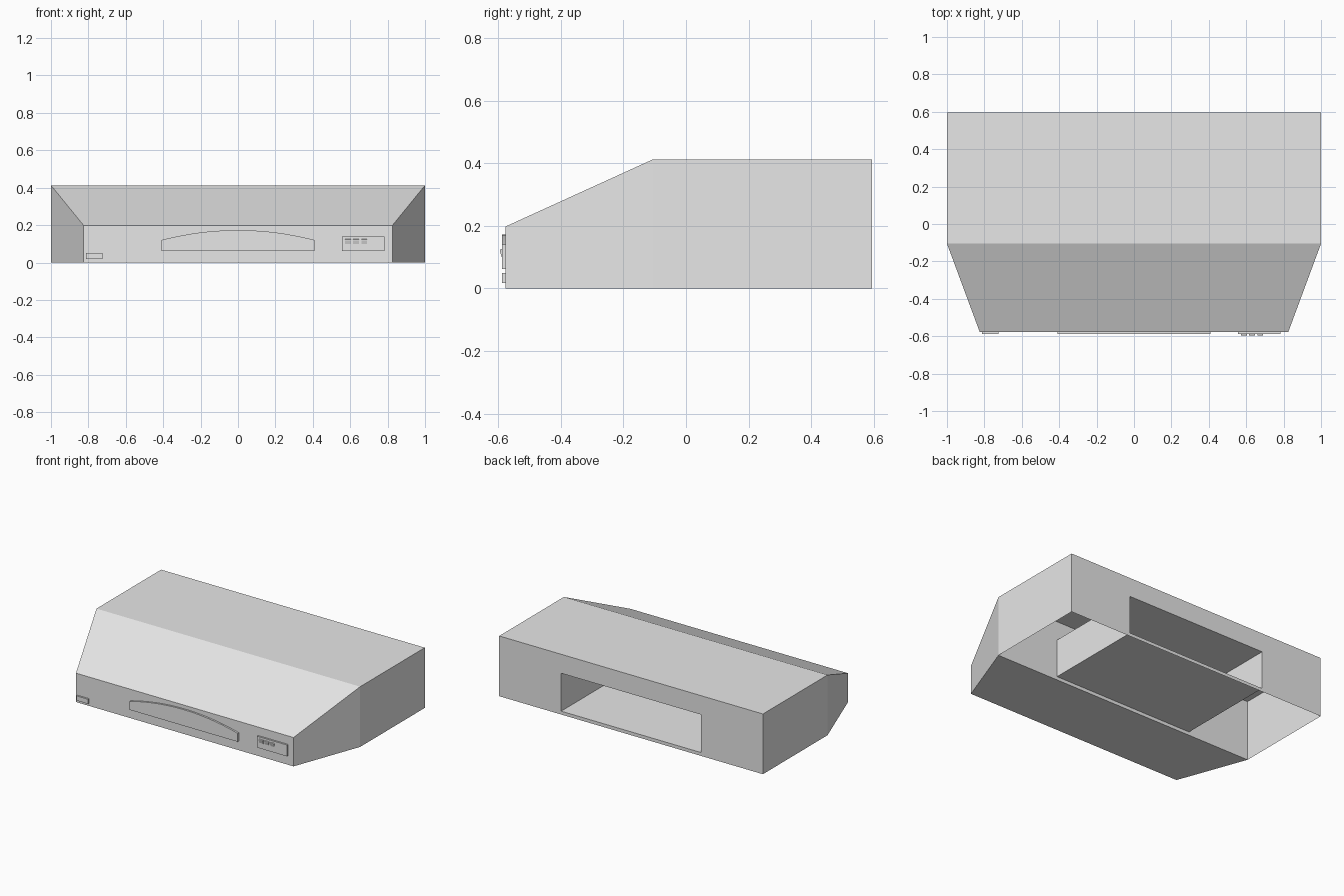
import bpy, bmesh, math

cube = bpy.data.objects.get("Cube")
if cube:
    bpy.data.objects.remove(cube, do_unlink=True)

# Single painted-metal colour
GREY = (0.8, 0.8, 0.8, 1)
metal = bpy.data.materials.new("light_grey_metal")
metal.use_nodes = True
metal.diffuse_color = GREY
metal.node_tree.nodes["Principled BSDF"].inputs["Base Color"].default_value = GREY

# Main dimensions
BACK, KINK, FRONT = 0.595, -0.105, -0.577
HALF, NOSE = 1.0, 0.825
TOP, LIP = 0.413, 0.198
DUCT_X, DUCT_LOW, DUCT_HIGH = 0.53, 0.023, 0.283
PLATE = FRONT - 0.012


def finish(name, bm):
    mesh = bpy.data.meshes.new(name)
    bm.to_mesh(mesh)
    bm.free()
    mesh.materials.append(metal)
    obj = bpy.data.objects.new(name, mesh)
    bpy.context.collection.objects.link(obj)
    return obj


def ring(bm, corners):
    return [bm.verts.new(c) for c in corners]


def bridge(bm, a, b):
    """Quads joining two matching loops."""
    n = len(a)
    return [bm.faces.new((a[i], a[(i + 1) % n], b[(i + 1) % n], b[i])) for i in range(n)]


def section(y, half, low, high):
    return [(-half, y, low), (half, y, low), (half, y, high), (-half, y, high)]


def front_plate(name, outline):
    """Extrude an (x, z) outline out of the front panel."""
    bm = bmesh.new()
    near = ring(bm, [(x, PLATE, z) for x, z in outline])
    far = ring(bm, [(x, FRONT, z) for x, z in outline])
    bridge(bm, near, far)
    bm.faces.new(near)
    bm.faces.new(far[::-1])
    bmesh.ops.recalc_face_normals(bm, faces=bm.faces)
    return finish(name, bm)


def rectangle(x0, x1, z0, z1):
    return [(x0, z0), (x1, z0), (x1, z1), (x0, z1)]


# Closed tapered nose
bm = bmesh.new()
nose_front = ring(bm, section(FRONT, NOSE, 0, LIP))
nose_back = ring(bm, section(KINK, HALF, 0, TOP))
bridge(bm, nose_front, nose_back)
bm.faces.new(nose_front)
bm.faces.new(nose_back[::-1])
bmesh.ops.recalc_face_normals(bm, faces=bm.faces)
finish("hood_nose", bm)

# Sheet-metal canopy, open underneath, with the vent opening in its back
bm = bmesh.new()
canopy_front = ring(bm, section(KINK, HALF, 0, TOP))
canopy_back = ring(bm, section(BACK, HALF, 0, TOP))
opening = ring(bm, section(BACK, DUCT_X, DUCT_LOW, DUCT_HIGH))
underside = bridge(bm, canopy_front, canopy_back)[0]
bridge(bm, canopy_back, opening)
bmesh.ops.delete(bm, geom=[underside], context='FACES_ONLY')
bmesh.ops.recalc_face_normals(bm, faces=bm.faces)
finish("hood_canopy", bm)

# Vent duct running from the back opening to the nose
bm = bmesh.new()
bridge(bm, ring(bm, section(KINK, DUCT_X, DUCT_LOW, DUCT_HIGH)),
       ring(bm, section(BACK, DUCT_X, DUCT_LOW, DUCT_HIGH)))
finish("vent_duct", bm)

# Arched centre panel on the front
half_chord, rise, shoulder, steps = 0.41, 0.053, 0.12, 20
radius = (half_chord ** 2 + rise ** 2) / (2 * rise)
sweep = math.asin(half_chord / radius)
arch = [(-half_chord, 0.062), (half_chord, 0.062)]
for i in range(steps + 1):
    a = sweep * (1 - 2 * i / steps)
    arch.append((radius * math.sin(a), shoulder + rise - radius * (1 - math.cos(a))))
front_plate("arched_panel", arch)

# Badge plate and switch plate
front_plate("badge_plate", rectangle(-0.813, -0.725, 0.018, 0.05))
front_plate("switch_plate", rectangle(0.556, 0.783, 0.062, 0.14))

# Three wedge switches
for i in range(3):
    x0 = 0.573 + i * 0.043
    bm = bmesh.new()
    profile = [(PLATE, 0.1), (PLATE - 0.006, 0.119), (PLATE - 0.006, 0.124), (PLATE, 0.126)]
    left = ring(bm, [(x0, y, z) for y, z in profile])
    right = ring(bm, [(x0 + 0.031, y, z) for y, z in profile])
    bridge(bm, left, right)
    bm.faces.new(left)
    bm.faces.new(right[::-1])
    bmesh.ops.recalc_face_normals(bm, faces=bm.faces)
    finish(f"switch_{i + 1}", bm)
